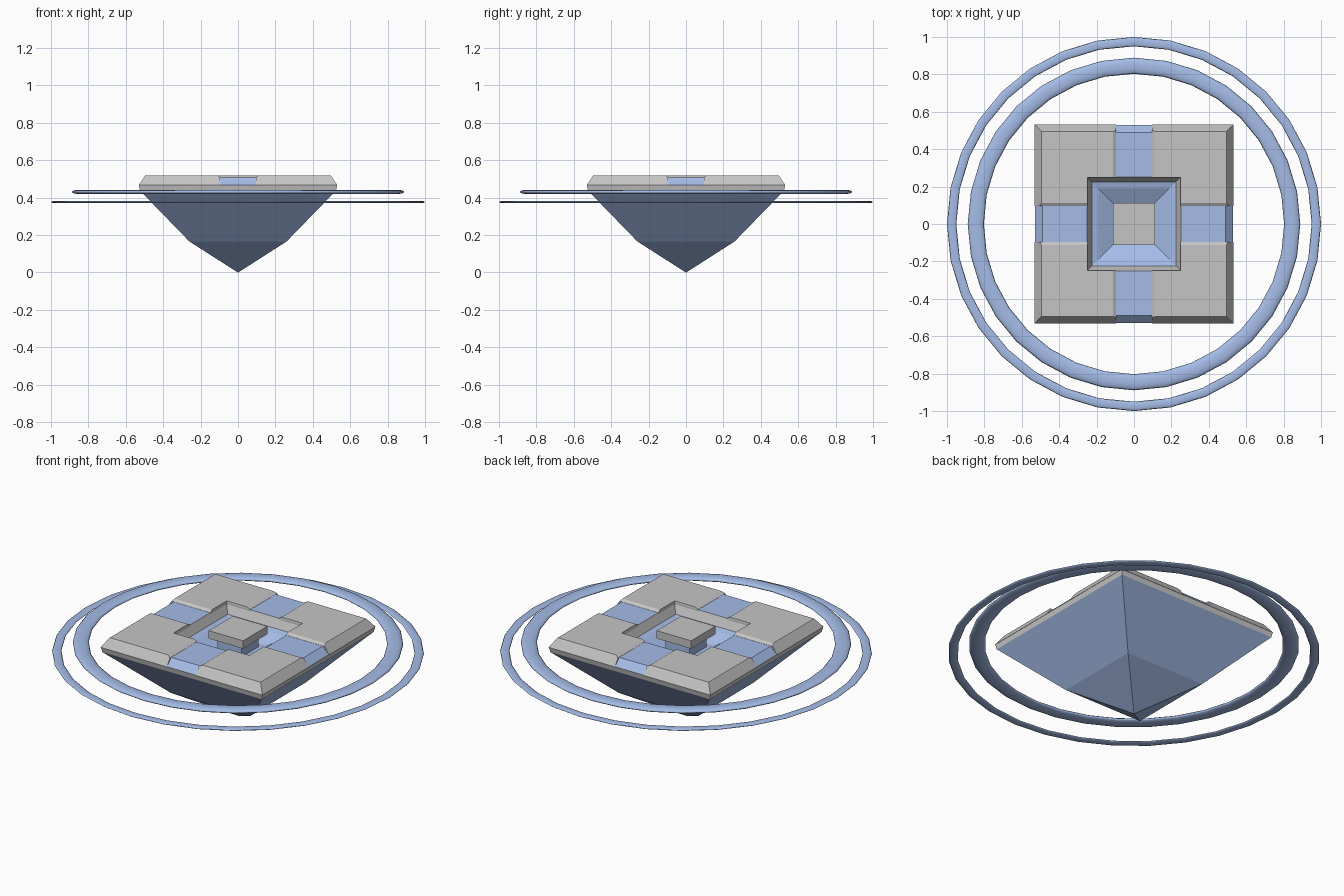
import bpy, bmesh
from math import pi, sin, cos

if "Cube" in bpy.data.objects:
    bpy.data.objects.remove(bpy.data.objects["Cube"], do_unlink=True)


def material(name, rgb):
    m = bpy.data.materials.new(name)
    m.use_nodes = True
    m.diffuse_color = (*rgb, 1)
    m.node_tree.nodes["Principled BSDF"].inputs["Base Color"].default_value = (*rgb, 1)
    return m


BLUE = material("pale blue", (0.38, 0.51, 0.81))
GREY = material("stone grey", (0.56, 0.56, 0.56))


def square(half, z):
    return [(-half, -half, z), (half, -half, z), (half, half, z), (-half, half, z)]


def loft(name, sections, bands, mats, close=False, smooth=False):
    """Bridge equal-sized loops; bands gives the material of each strip."""
    bm = bmesh.new()
    loops = [[bm.verts.new(p) for p in s] for s in sections]
    n = len(loops[0])
    pairs = list(zip(loops, loops[1:] + loops[:1])) if close else list(zip(loops, loops[1:]))
    for k, (lo, hi) in enumerate(pairs):
        for i in range(n):
            j = (i + 1) % n
            f = bm.faces.new((lo[i], lo[j], hi[j], hi[i]))
            f.material_index = bands[k % len(bands)]
            f.smooth = smooth
    if not close:
        bm.faces.new(loops[0][::-1]).material_index = bands[0]
        bm.faces.new(loops[-1]).material_index = bands[-1]
    bmesh.ops.remove_doubles(bm, verts=bm.verts, dist=0.0001)
    bmesh.ops.recalc_face_normals(bm, faces=bm.faces)
    me = bpy.data.meshes.new(name)
    bm.to_mesh(me)
    bm.free()
    for m in mats:
        me.materials.append(m)
    ob = bpy.data.objects.new(name, me)
    bpy.context.collection.objects.link(ob)
    return ob


# Inverted pyramid hull, grey rim, blue deck, grey well wall and sunken blue pit
profile = [(0.002, 0), (0.26, 0.165), (0.524, 0.437), (0.53, 0.467), (0.49, 0.507),
           (0.25, 0.507), (0.225, 0.455), (0.19, 0.445), (0.11, 0.40)]
loft("hull", [square(h, z) for h, z in profile], [0, 0, 1, 0, 0, 1, 0, 0], [BLUE, GREY])


# Four L-shaped corner slabs around the well, leaving the blue cross open
def ell(a, h, b, z):
    return [(a, h, z), (h, h, z), (h, a, z), (b, a, z), (b, b, z), (a, b, z)]


slabs = loft("corner_slabs", [ell(0.095, 0.247, 0.531, 0.466), ell(0.095, 0.247, 0.503, 0.508),
                              ell(0.112, 0.249, 0.495, 0.519)], [0, 0], [GREY])
mirror = slabs.modifiers.new("four_corners", "MIRROR")
mirror.use_axis = (True, True, False)

# Raised centre block on a narrow neck
loft("centre_block", [square(0.113, 0.47), square(0.113, 0.517)], [0], [GREY])
loft("block_neck", [square(0.08, 0.395), square(0.08, 0.475)], [0], [BLUE])


# Flattened floating rings
def ring(name, radius, width, z, height, sides=32, tube=10):
    sections = []
    for i in range(sides):
        a = 2 * pi * i / sides
        sections.append([((radius + width * cos(t)) * cos(a), (radius + width * cos(t)) * sin(a),
                          z + height * sin(t)) for t in (2 * pi * k / tube for k in range(tube))])
    loft(name, sections, [0], [BLUE], close=True, smooth=True)


ring("inner_ring", 0.846, 0.043, 0.43, 0.012)
ring("outer_ring", 0.975, 0.025, 0.376, 0.006)
